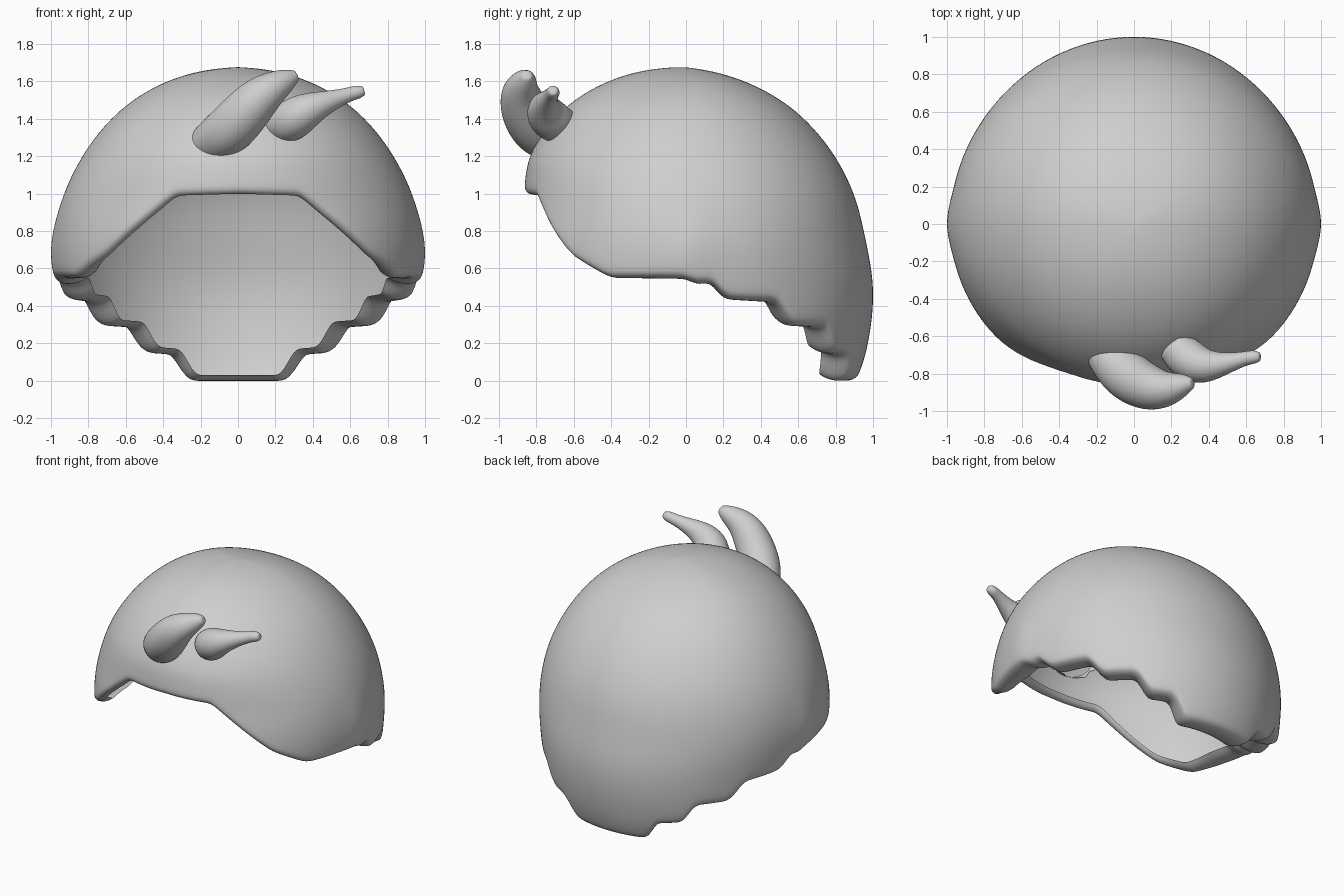
import bpy, bmesh, math
from mathutils import Vector

if "Cube" in bpy.data.objects:
    bpy.data.objects.remove(bpy.data.objects["Cube"])

grey = bpy.data.materials.new("light grey")
grey.diffuse_color = (0.62, 0.62, 0.62, 1)
grey.use_nodes = True
grey.node_tree.nodes["Principled BSDF"].inputs["Base Color"].default_value = grey.diffuse_color

CZ = 0.6  # centre height for the polar profiles
# outline points (horizontal distance, height) seen at the back, side and front
BACK = [(0, 1.675), (.3, 1.605), (.55, 1.47), (.75, 1.265), (.88, 1.04), (.955, .75),
        (1, .4), (.98, .25), (.95, .1), (.915, 0)]
SIDE = [(0, 1.675), (.38, 1.6), (.6, 1.47), (.83, 1.2), (.935, .98), (.985, .68),
        (.97, .55), (.95, .42), (.89, .1)]
FRONT = [(0, 1.675), (.38, 1.615), (.63, 1.475), (.77, 1.32), (.84, 1.19), (.87, 1.08),
         (.85, 1.0), (.89, .8), (.915, .6), (.9, .3)]
# hem height by angle from the back (0) to the front (pi)
HEM = [(0, 0), (.32, 0), (.39, .14), (.59, .15), (.67, .285), (.93, .295), (1.03, .42),
       (1.34, .435), (1.43, .53), (1.5, .51), (1.57, .545), (2.02, .55), (2.28, .67), (2.52, .84),
       (2.74, .99), (3.15, 1.0)]


def interp(table, x):
    if x <= table[0][0]:
        return table[0][1]
    for (a, fa), (b, fb) in zip(table, table[1:]):
        if x <= b:
            return fa + (fb - fa) * (x - a) / (b - a)
    return table[-1][1]


def polar(outline):
    return [(math.atan2(r, z - CZ), math.hypot(r, z - CZ)) for r, z in outline]


BACK_P, SIDE_P, FRONT_P = polar(BACK), polar(SIDE), polar(FRONT)


def smooth(table, t, w):
    return sum(interp(table, abs(t + w * k / 3)) for k in range(-3, 4)) / 7


def surface(phi, t):
    """Horizontal distance and height on the dome."""
    c = math.cos(phi)
    end = smooth(BACK_P if c > 0 else FRONT_P, t, .1)
    radius = smooth(SIDE_P, t, .1) * (1 - c * c) + end * c * c
    # slight point beside each ear
    radius += .018 * math.exp(-((phi - math.pi / 2) / .13) ** 2 - ((t - 1.5) / .2) ** 2)
    return radius * math.sin(t), CZ + radius * math.cos(t)


def rim_angle(phi, z):
    lo, hi = 0.2, 2.3
    for _ in range(25):
        mid = (lo + hi) / 2
        if surface(phi, mid)[1] > z:
            lo = mid
        else:
            hi = mid
    return lo


def inside_dome(p):
    """True when a point lies under the dome surface."""
    phi = math.atan2(abs(p.x), p.y)
    d = math.hypot(p.x, p.y)
    r, z = surface(phi, math.atan2(d, p.z - CZ))
    return math.hypot(d, p.z - CZ) < math.hypot(r, z - CZ) - .004


def mesh_object(name, rings, caps, trim=False):
    """Skin closed rings of points; caps holds optional end points."""
    bm = bmesh.new()
    rows = [[bm.verts.new(p) for p in ring] for ring in rings]
    n = len(rows[0])
    for a, b in zip(rows, rows[1:]):
        for i in range(n):
            bm.faces.new((a[i], a[(i + 1) % n], b[(i + 1) % n], b[i]))
    for row, tip in zip((rows[0], rows[-1]), caps):
        if tip is not None:
            v = bm.verts.new(tip)
            for i in range(n):
                bm.faces.new((row[i], row[(i + 1) % n], v))
    bmesh.ops.recalc_face_normals(bm, faces=bm.faces)
    # the dome is open, so make sure its crown faces up
    top = max(bm.faces, key=lambda f: f.calc_center_median().z)
    if top.normal.z < 0:
        bmesh.ops.reverse_faces(bm, faces=bm.faces)
    if trim:  # drop the root faces hidden under the dome
        hidden = [f for f in bm.faces if all(inside_dome(v.co) for v in f.verts)]
        bmesh.ops.delete(bm, geom=hidden, context='FACES')
    mesh = bpy.data.meshes.new(name)
    bm.to_mesh(mesh)
    bm.free()
    obj = bpy.data.objects.new(name, mesh)
    bpy.context.collection.objects.link(obj)
    mesh.materials.append(grey)
    for p in mesh.polygons:
        p.use_smooth = True
    mod = obj.modifiers.new("smooth", 'SUBSURF')
    mod.levels = mod.render_levels = 1


# domed shell with stepped hem and a wide hem underside that turns in
N, ROWS = 160, 26
LIP = [(-.015, -.02), (-.05, -.036), (-.095, -.036), (-.14, -.026), (-.175, -.005)]
columns = []
for i in range(N):
    ang = 2 * math.pi * i / N
    phi = ang if ang <= math.pi else 2 * math.pi - ang
    hem = smooth(HEM, phi, .025)
    end = rim_angle(phi, hem + .035)
    col = [surface(phi, end * j / ROWS) for j in range(1, ROWS + 1)]
    r, z = col[-1]
    # the turned-in edge is narrower around the face opening
    k = 1 - .55 * min(1, max(0, (phi - 1.75) / .5))
    col += [(r + dr * k, z + dz) for dr, dz in LIP]
    columns.append([(r * math.sin(ang), r * math.cos(ang), z) for r, z in col])
mesh_object("hair_shell", list(zip(*columns)), ((0, 0, 1.675), None))


def tuft(name, path):
    """Tapered round lock through (x, y, z, radius) points, refined to short steps."""
    fine = [tuple(a + (b - a) * k / 3 for a, b in zip(p, q))
            for p, q in zip(path, path[1:]) for k in range(3)] + [path[-1]]
    # relax the refined path so it bends smoothly
    for _ in range(3):
        fine = [fine[0]] + [tuple((a + 2 * b + c) / 4 for a, b, c in zip(*t))
                            for t in zip(fine, fine[1:], fine[2:])] + [fine[-1]]
    pts = [Vector(p[:3]) for p in fine]
    rings = []
    for i, p in enumerate(fine):
        d = (pts[min(i + 1, len(pts) - 1)] - pts[max(i - 1, 0)]).normalized()
        u = d.cross(Vector((0, 1, 0))).normalized()
        v = d.cross(u)
        rings.append([pts[i] + p[3] * (u * math.cos(a) + v * math.sin(a))
                      for a in (2 * math.pi * k / 36 for k in range(36))])
    mesh_object(name, rings, (pts[0], pts[-1]), True)


# two locks sweeping up from the forehead
tuft("large_front_lock", [(-.18, -.66, 1.25, .10), (-.12, -.73, 1.29, .12), (-.05, -.80, 1.335, .135),
                          (.03, -.855, 1.42, .13), (.10, -.88, 1.50, .118), (.17, -.885, 1.555, .097),
                          (.24, -.865, 1.597, .07), (.28, -.855, 1.617, .052), (.315, -.85, 1.635, .025)])
tuft("small_front_lock", [(.21, -.64, 1.36, .09), (.26, -.70, 1.375, .11), (.32, -.745, 1.415, .11),
                          (.39, -.76, 1.455, .09), (.47, -.75, 1.487, .063), (.55, -.73, 1.515, .044),
                          (.61, -.715, 1.535, .036), (.645, -.71, 1.543, .037), (.675, -.71, 1.55, .022)])
